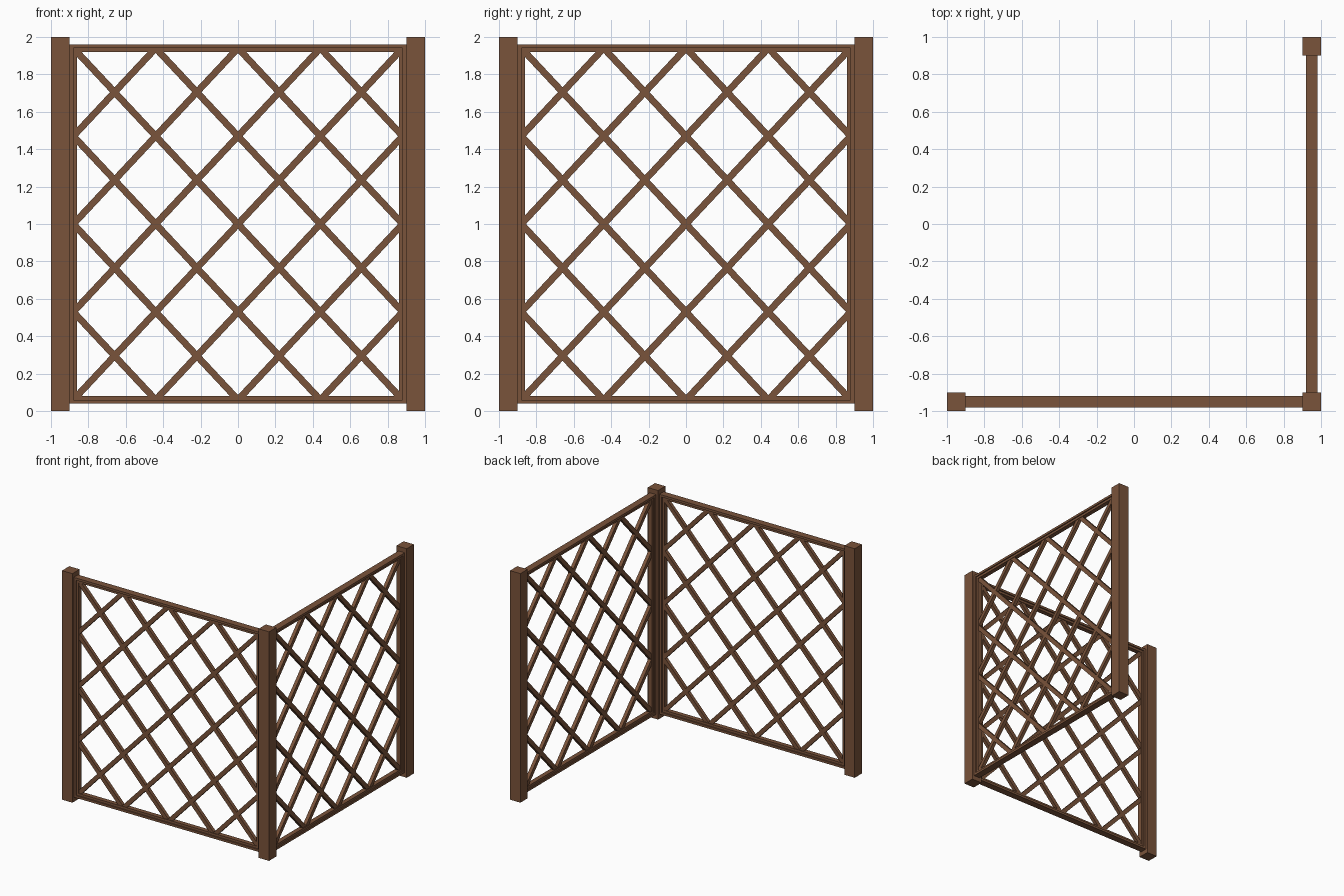
import bpy, bmesh, math
from mathutils import Matrix, Vector

if "Cube" in bpy.data.objects:
    bpy.data.objects.remove(bpy.data.objects["Cube"])

wood = bpy.data.materials.new("brown wood")
wood.diffuse_color = (0.195, 0.087, 0.043, 1)
wood.use_nodes = True
wood.node_tree.nodes["Principled BSDF"].inputs["Base Color"].default_value = wood.diffuse_color


def add_box(bm, center, size, rot=Matrix.Identity(4)):
    m = Matrix.Translation(center) @ rot @ Matrix.Diagonal((*size, 1))
    bmesh.ops.create_cube(bm, size=1, matrix=m)


def finish(name, bm, turn=0.0):
    me = bpy.data.meshes.new(name)
    bm.transform(Matrix.Rotation(turn, 4, 'Z'))
    bm.to_mesh(me)
    bm.free()
    me.materials.append(wood)
    ob = bpy.data.objects.new(name, me)
    bpy.context.collection.objects.link(ob)
    return ob


# square posts
for name, x, y in (("left_post", -.95, -.95), ("corner_post", .95, -.95), ("back_post", .95, .95)):
    bm = bmesh.new()
    add_box(bm, (x, y, 1), (.1, .1, 2))
    finish(name, bm)

Y = -.95
for side, turn in (("front", 0), ("right", math.pi / 2)):
    # stepped frame: thick outer band, thinner inner band
    for part, hw, hh, w, depth in (("outer_frame", .9, .96, .02, .06),
                                   ("inner_frame", .88, .94, .02, .04)):
        bm = bmesh.new()
        for s in (-1, 1):
            add_box(bm, (0, Y, 1 + s * (hh - w / 2)), (2 * hw, depth, w))
            add_box(bm, (s * (hw - w / 2), Y, 1), (w, depth, 2 * (hh - w)))
        finish(f"{side}_{part}", bm, turn)

    # diagonal lattice bars on a 4 x 4 grid of diamonds
    bm = bmesh.new()
    for flip in (1, -1):
        for k in range(-3, 4):
            ends = ((max(0, k), max(0, -k)), (min(4, 4 + k), min(4, 4 - k)))
            a, b = [Vector((flip * (-.88 + .44 * i), Y, .06 + .47 * j)) for i, j in ends]
            d = b - a
            rot = Matrix.Rotation(-math.atan2(d.z, d.x), 4, 'Y')
            add_box(bm, (a + b) / 2, (d.length, .03, .036), rot)
    finish(f"{side}_lattice", bm, turn)
